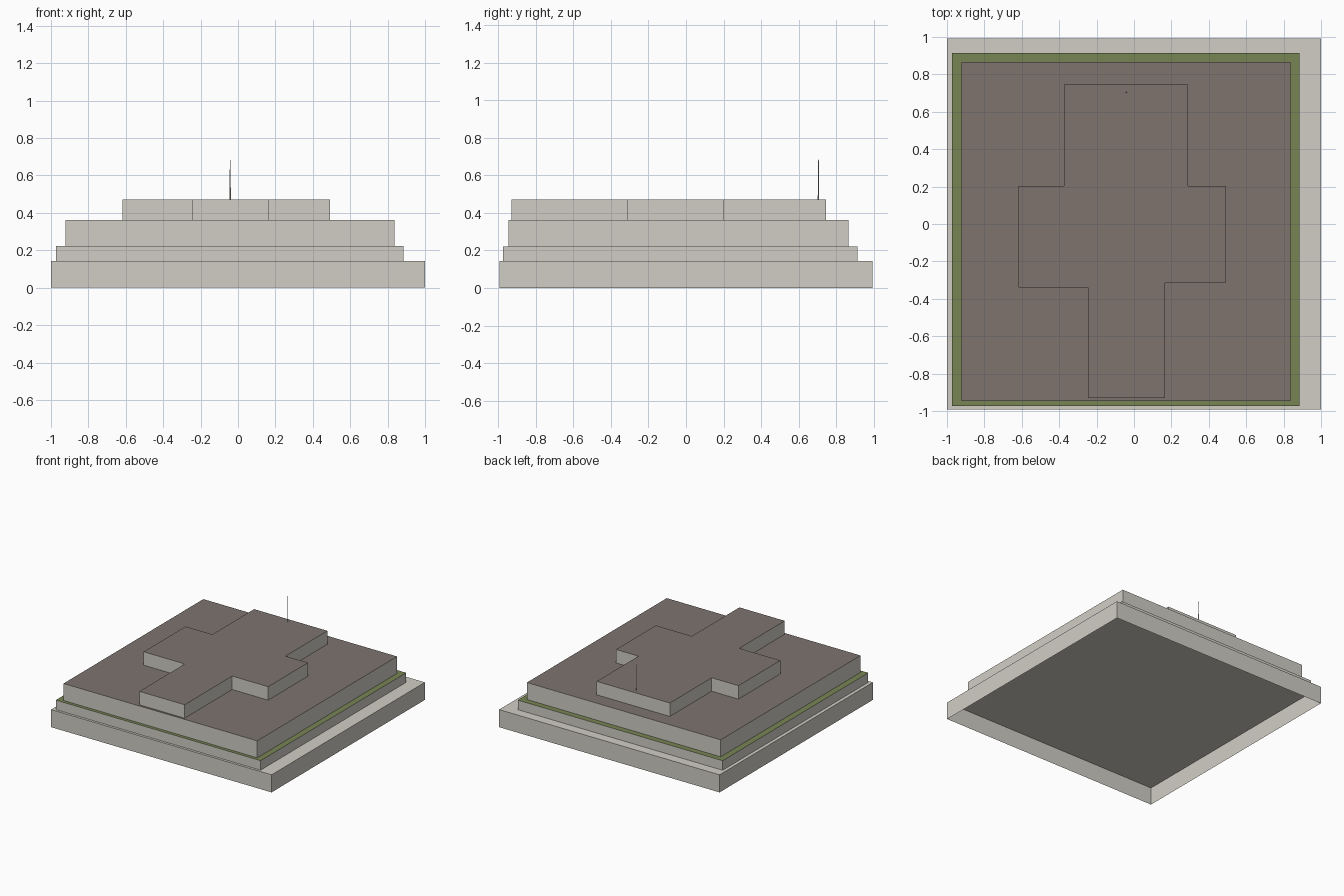
import bpy, bmesh

if "Cube" in bpy.data.objects:
    bpy.data.objects.remove(bpy.data.objects["Cube"])


def srgb(r, g, b):
    f = lambda c: c / 12.92 if c <= 0.04045 else ((c + 0.055) / 1.055) ** 2.4
    return (f(r / 255), f(g / 255), f(b / 255), 1.0)


def material(name, rgb):
    m = bpy.data.materials.new(name)
    m.diffuse_color = srgb(*rgb)
    m.use_nodes = True
    m.node_tree.nodes["Principled BSDF"].inputs["Base Color"].default_value = m.diffuse_color
    return m


stone = material("pale_stone", (209, 206, 197))
grass = material("olive_grass", (120, 133, 84))
roof = material("brown_grey_roof", (126, 116, 110))


def finish(bm, name, mats):
    me = bpy.data.meshes.new(name)
    bm.to_mesh(me)
    bm.free()
    for m in mats:
        me.materials.append(m)
    ob = bpy.data.objects.new(name, me)
    bpy.context.collection.objects.link(ob)
    return ob


def tier(name, outline, z0, z1, top):
    """Open-bottomed prism: stone walls, top face in its own colour."""
    bm = bmesh.new()
    lo = [bm.verts.new((x, y, z0)) for x, y in outline]
    hi = [bm.verts.new((x, y, z1)) for x, y in outline]
    n = len(outline)
    for i in range(n):
        j = (i + 1) % n
        bm.faces.new((lo[i], lo[j], hi[j], hi[i]))
    bm.faces.new(hi).material_index = 1
    return finish(bm, name, (stone, top))


def rect(x0, x1, y0, y1):
    return [(x0, y0), (x1, y0), (x1, y1), (x0, y1)]


# Stepped platform, hollow underneath
tier("base_slab", rect(-1, 1, -0.993, 0.993), 0, 0.144, stone)
tier("grass_terrace", rect(-0.972, 0.886, -0.973, 0.914), 0.144, 0.222, grass)
tier("main_storey", rect(-0.921, 0.837, -0.946, 0.866), 0.222, 0.361, roof)

# Cross-shaped upper storey
cross = [(-0.245, -0.929), (0.166, -0.929), (0.166, -0.313), (0.493, -0.313),
         (0.493, 0.203), (0.289, 0.203), (0.289, 0.745), (-0.375, 0.745),
         (-0.375, 0.203), (-0.618, 0.203), (-0.618, -0.34), (-0.245, -0.34)]
tier("cross_storey", cross, 0.361, 0.471, roof)

# Thin tapered mast near the back edge
bm = bmesh.new()
bmesh.ops.create_cone(bm, cap_ends=True, segments=4, radius1=0.004,
                      radius2=0.0015, depth=0.213)
bmesh.ops.translate(bm, verts=bm.verts, vec=(-0.042, 0.705, 0.471 + 0.1065))
finish(bm, "mast", (stone,))
